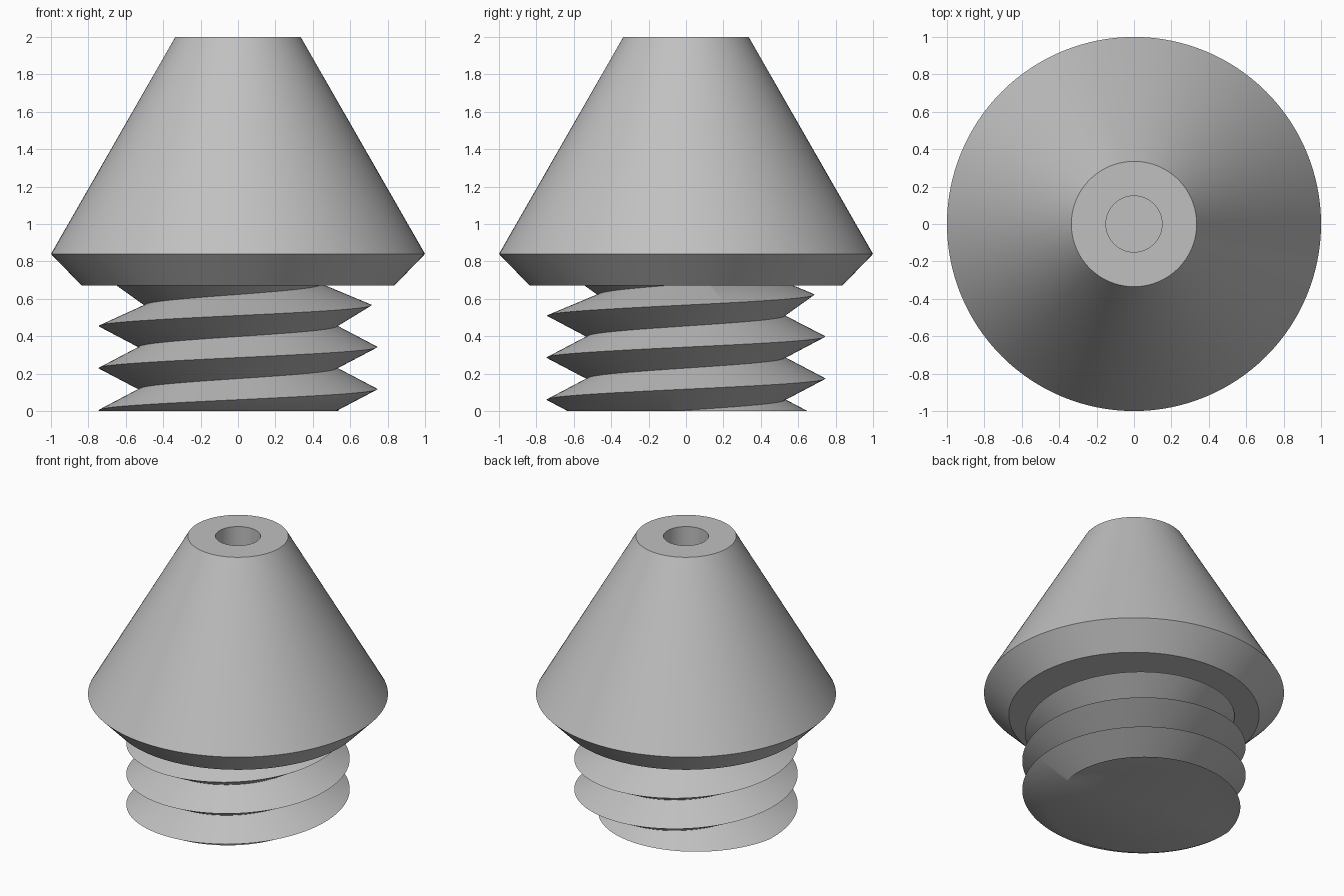
import bpy, bmesh, math
from mathutils import Vector

SEGMENTS = 128
PITCH = 0.225
CREST, ROOT = 0.745, 0.53
COLLAR_Z = 0.67

cube = bpy.data.objects.get("Cube")
if cube:
    bpy.data.objects.remove(cube, do_unlink=True)

grey = bpy.data.materials.new("plain grey")
grey.use_nodes = True
colour = (0.53, 0.53, 0.53, 1)
grey.diffuse_color = colour
grey.node_tree.nodes["Principled BSDF"].inputs["Base Color"].default_value = colour


def finish(bm, name):
    bmesh.ops.recalc_face_normals(bm, faces=bm.faces)
    mesh = bpy.data.meshes.new(name)
    bm.to_mesh(mesh)
    bm.free()
    mesh.materials.append(grey)
    obj = bpy.data.objects.new(name, mesh)
    bpy.context.collection.objects.link(obj)
    bpy.ops.object.select_all(action='DESELECT')
    obj.select_set(True)
    bpy.context.view_layer.objects.active = obj
    bpy.ops.object.shade_smooth_by_angle(angle=math.radians(30))
    return obj


# Conical body with bevelled collar and blind bore, turned from a profile
profile = [(0, COLLAR_Z), (0.835, COLLAR_Z), (1, 0.84), (0.335, 2),
           (0.15, 2), (0.15, 0.84), (0, 0.84)]
bm = bmesh.new()
verts = [bm.verts.new((r, 0, z)) for r, z in profile]
edges = [bm.edges.new(pair) for pair in zip(verts, verts[1:])]
bmesh.ops.spin(bm, geom=verts + edges, cent=(0, 0, 0), axis=(0, 0, 1),
               angle=math.tau, steps=SEGMENTS, use_duplicate=False)
bmesh.ops.remove_doubles(bm, verts=bm.verts, dist=1e-4)
finish(bm, "cone_body")


# Threaded plug: a helical V strip, trimmed flat at both ends
def helix_point(bm, step, radius, lift):
    angle = math.tau * step / SEGMENTS
    z = 0.117 + PITCH * step / SEGMENTS + lift
    radius -= 0.5 * max(0, z - 0.505)      # thread narrows towards the collar
    return bm.verts.new((radius * math.cos(angle), radius * math.sin(angle), z))


bm = bmesh.new()
steps = range(-3 * SEGMENTS, 5 * SEGMENTS)
crest = [helix_point(bm, s, CREST, 0) for s in steps]
root = [helix_point(bm, s, ROOT, PITCH / 2) for s in steps]
for i in range(len(steps) - 1):
    bm.faces.new((crest[i], crest[i + 1], root[i + 1], root[i]))
    j = i + SEGMENTS
    if j + 1 < len(steps):
        bm.faces.new((root[i], root[i + 1], crest[j + 1], crest[j]))
for height, direction in ((0, -1), (COLLAR_Z + 0.02, 1)):
    bmesh.ops.bisect_plane(bm, geom=bm.verts[:] + bm.edges[:] + bm.faces[:], dist=1e-5,
                           plane_co=Vector((0, 0, height)),
                           plane_no=Vector((0, 0, direction)), clear_outer=True)
bmesh.ops.holes_fill(bm, edges=[e for e in bm.edges if e.is_boundary], sides=0)
finish(bm, "threaded_plug")
